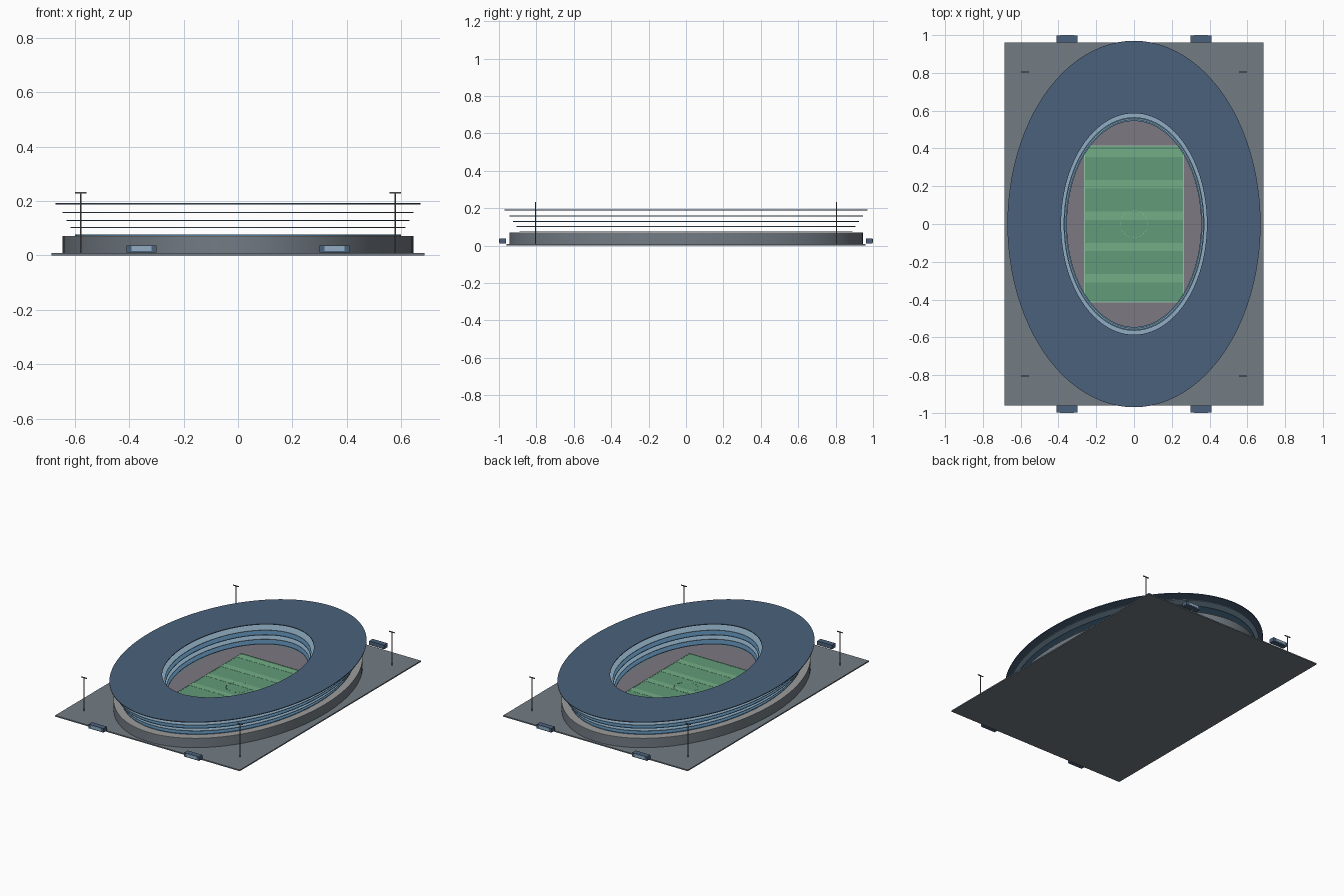
import bpy, bmesh, math

if "Cube" in bpy.data.objects:
    bpy.data.objects.remove(bpy.data.objects["Cube"])

def material(name, rgb):
    m = bpy.data.materials.new(name)
    m.diffuse_color = (*rgb, 1)
    m.use_nodes = True
    m.node_tree.nodes["Principled BSDF"].inputs["Base Color"].default_value = m.diffuse_color
    return m

SLATE = material("slate", (0.17, 0.20, 0.23))
CONCRETE = material("concrete", (0.33, 0.33, 0.33))
TRACK = material("track", (0.20, 0.19, 0.22))
NAVY = material("navy", (0.07, 0.12, 0.20))
BLUE = material("blue", (0.09, 0.22, 0.36))
PALE = material("pale_blue", (0.28, 0.42, 0.54))
GRASS = material("grass", (0.12, 0.33, 0.19))
GRASS_LIGHT = material("light_grass", (0.17, 0.42, 0.24))
CHALK = material("chalk", (0.30, 0.55, 0.38))
STEEL = material("steel", (0.15, 0.15, 0.17))

def finish(name, bm, mat, smooth=False):
    bmesh.ops.recalc_face_normals(bm, faces=bm.faces)
    me = bpy.data.meshes.new(name)
    bm.to_mesh(me)
    bm.free()
    ob = bpy.data.objects.new(name, me)
    bpy.context.collection.objects.link(ob)
    me.materials.append(mat)
    if smooth:
        bpy.ops.object.select_all(action='DESELECT')
        ob.select_set(True)
        bpy.context.view_layer.objects.active = ob
        bpy.ops.object.shade_smooth_by_angle()
    return ob

def box(name, x, y, z, mat):
    bm = bmesh.new()
    bmesh.ops.create_cube(bm, size=1)
    for v in bm.verts:
        for i, (a, b) in enumerate((x, y, z)):
            v.co[i] = a if v.co[i] < 0 else b
    return finish(name, bm, mat)

def oval_ring(name, outer, inner, z0, z1, mat, n=96):
    bm = bmesh.new()
    section = [(outer, z0), (outer, z1), (inner, z1), (inner, z0)]
    loops = [[bm.verts.new((r[0] * math.cos(2 * math.pi * i / n),
                            r[1] * math.sin(2 * math.pi * i / n), z))
              for i in range(n)] for r, z in section]
    for k in range(4):
        a, b = loops[k], loops[(k + 1) % 4]
        for i in range(n):
            j = (i + 1) % n
            bm.faces.new((a[i], a[j], b[j], b[i]))
    return finish(name, bm, mat, True)

def cylinder(name, x, y, r, z0, z1, mat, n=8):
    bm = bmesh.new()
    bmesh.ops.create_cone(bm, cap_ends=True, segments=n, radius1=r, radius2=r, depth=z1 - z0)
    bmesh.ops.translate(bm, verts=bm.verts, vec=(x, y, (z0 + z1) / 2))
    return finish(name, bm, mat, True)

# Ground slab and infield floor
box("ground_slab", (-0.685, 0.685), (-0.96, 0.96), (0, 0.008), SLATE)
box("infield_floor", (-0.40, 0.40), (-0.62, 0.62), (0.006, 0.009), TRACK)

# Outer wall with its concrete ledge
oval_ring("outer_wall", (0.645, 0.945), (0.585, 0.87), 0.008, 0.068, SLATE)
oval_ring("wall_ledge", (0.645, 0.945), (0.585, 0.87), 0.068, 0.071, CONCRETE)

# Stacked floating tiers
tiers = [(0.600, 0.890, 0.355, 0.545, 0.072, BLUE),
         (0.615, 0.905, 0.360, 0.552, 0.100, PALE),
         (0.630, 0.925, 0.366, 0.558, 0.127, BLUE),
         (0.645, 0.945, 0.370, 0.563, 0.156, PALE)]
for k, (ox, oy, ix, iy, z, mat) in enumerate(tiers):
    oval_ring(f"seating_tier_{k + 1}", (ox, oy), (ix, iy), z, z + 0.004, mat)
oval_ring("roof_ring", (0.67, 0.97), (0.386, 0.586), 0.187, 0.192, NAVY)

# Pitch, mown stripes and markings
box("pitch", (-0.265, 0.265), (-0.415, 0.415), (0.008, 0.012), GRASS)
for k in range(5):
    y = -0.288 + k * 0.166
    box(f"mown_stripe_{k + 1}", (-0.265, 0.265), (y - 0.022, y + 0.022), (0.011, 0.0128), GRASS_LIGHT)
for s in (-1, 1):
    box("touch_line", (s * 0.262 - 0.003, s * 0.262 + 0.003), (-0.415, 0.415), (0.011, 0.0135), CHALK)
    box("goal_line", (-0.265, 0.265), (s * 0.412 - 0.003, s * 0.412 + 0.003), (0.011, 0.0135), CHALK)
for k in range(32):
    a = 2 * math.pi * k / 32
    x, y = 0.072 * math.cos(a), 0.072 * math.sin(a)
    box("centre_circle_mark", (x - 0.002, x + 0.002), (y - 0.002, y + 0.002), (0.011, 0.0135), CHALK)

# Entrance gates and floodlight masts
for sx in (-1, 1):
    for sy in (-1, 1):
        gx = sx * 0.355
        y0, y1 = sorted((sy * 0.962, sy * 0.998))
        box("gate_block", (gx - 0.055, gx + 0.055), (y0, y1), (0.01, 0.037), NAVY)
        p0, p1 = sorted((sy * 0.99, sy * 1.0))
        box("gate_panel", (gx - 0.037, gx + 0.037), (p0, p1), (0.016, 0.035), PALE)
        mx, my = sx * 0.578, sy * 0.805
        cylinder("light_mast", mx, my, 0.0032, 0.006, 0.23, STEEL)
        box("light_head", (mx - 0.021, mx + 0.021), (my - 0.003, my + 0.003), (0.228, 0.233), STEEL)
